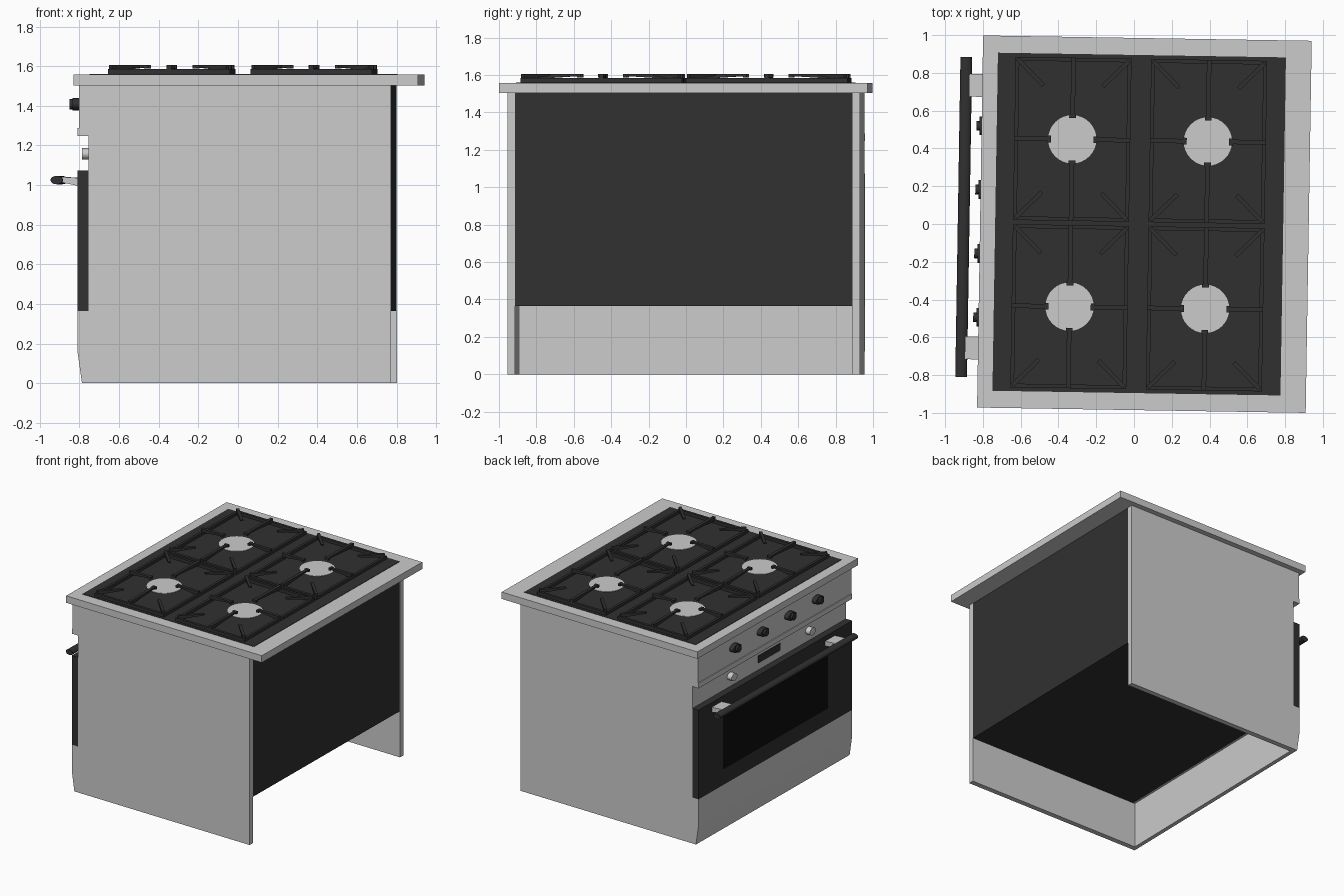
import bpy, bmesh, math
from mathutils import Matrix, Vector

if "Cube" in bpy.data.objects:
    bpy.data.objects.remove(bpy.data.objects["Cube"])

TURN = math.radians(-0.93)   # the whole range stands slightly turned


def material(name, v):
    m = bpy.data.materials.new(name)
    m.diffuse_color = (v, v, v, 1)
    m.use_nodes = True
    m.node_tree.nodes["Principled BSDF"].inputs["Base Color"].default_value = m.diffuse_color
    return m


DARK = material("dark_enamel", 0.03)
GLASS = material("black_glass", 0.004)


def finish(name, bm, mat=None, smooth=False):
    bmesh.ops.recalc_face_normals(bm, faces=bm.faces)
    me = bpy.data.meshes.new(name)
    bm.to_mesh(me)
    bm.free()
    ob = bpy.data.objects.new(name, me)
    bpy.context.collection.objects.link(ob)
    ob.rotation_euler.z = TURN
    if mat:
        me.materials.append(mat)
    if smooth:
        bpy.ops.object.select_all(action='DESELECT')
        ob.select_set(True)
        bpy.context.view_layer.objects.active = ob
        bpy.ops.object.shade_smooth_by_angle(angle=math.radians(35))
    return ob


def add_box(bm, x0, x1, y0, y1, z0, z1):
    m = Matrix.Translation(((x0 + x1) / 2, (y0 + y1) / 2, (z0 + z1) / 2))
    bmesh.ops.create_cube(bm, size=1, matrix=m @ Matrix.Diagonal((x1 - x0, y1 - y0, z1 - z0, 1)))


def box(name, *dims, mat=None):
    bm = bmesh.new()
    add_box(bm, *dims)
    return finish(name, bm, mat)


def add_prism(bm, pts, vec):
    # extrude a closed polygon along a vector
    f = bm.faces.new([bm.verts.new(p) for p in pts])
    r = bmesh.ops.extrude_face_region(bm, geom=[f])
    bmesh.ops.translate(bm, vec=vec, verts=[v for v in r['geom'] if isinstance(v, bmesh.types.BMVert)])


def add_disc(bm, axis, center, ra, rb, depth, r2=1.0, seg=24):
    # elliptical cylinder along x, y or z
    rot = {'x': Matrix.Rotation(-math.pi / 2, 4, 'Y'),
           'y': Matrix.Rotation(math.pi / 2, 4, 'X'), 'z': Matrix()}[axis]
    m = Matrix.Translation(center) @ rot @ Matrix.Diagonal((ra, rb, 1, 1))
    bmesh.ops.create_cone(bm, cap_ends=True, segments=seg, radius1=1, radius2=r2, depth=depth, matrix=m)


W = 0.943      # half width of the body
XF = -0.74     # body front plane
XD = -0.795    # door front plane

# Body: side panels, dark oven shell, front panel
for side, s in (("left", 1), ("right", -1)):
    y0, y1 = sorted((s * 0.902, s * W))
    box(side + "_side_panel", XF, 0.787, y0, y1, 0, 1.503)
box("oven_shell", -0.725, 0.783, -0.902, 0.902, 0.365, 1.503, mat=DARK)
box("front_panel", XF, -0.725, -0.902, 0.902, 0.365, 1.503)

# Kick panel with tapered foot, door, control panel and ledge
bm = bmesh.new()
prof = [(XF, 0), (-0.772, 0), (XD, 0.16), (XD, 0.365), (XF, 0.365)]
add_prism(bm, [(x, -W, z) for x, z in prof], Vector((0, 2 * W, 0)))
finish("kick_panel", bm)
box("oven_door", XD, XF, -W, W, 0.365, 1.073, mat=DARK)
box("door_window", XD - 0.002, XD + 0.01, -0.645, 0.645, 0.49, 0.93, mat=GLASS)
box("control_panel", -0.788, XF, -W, W, 1.285, 1.503)
box("control_ledge", XD, XF, -W, W, 1.247, 1.287)

# Clock display and side dials
box("clock_display", XF - 0.004, XF + 0.01, -0.135, 0.135, 1.128, 1.186, mat=DARK)
for i, y in enumerate((-0.48, 0.48)):
    bm = bmesh.new()
    add_disc(bm, 'x', (-0.757, y, 1.157), 0.029, 0.036, 0.045)
    finish(f"oven_dial_{i + 1}", bm, smooth=True)

# Burner knobs: base with a narrower grip
for i in range(4):
    y = -0.507 + i * 0.338
    bm = bmesh.new()
    add_disc(bm, 'x', (-0.806, y, 1.408), 0.031, 0.05, 0.04)
    add_disc(bm, 'x', (-0.832, y, 1.408), 0.026, 0.026, 0.022)
    finish(f"burner_knob_{i + 1}", bm, DARK, smooth=True)

# Door handle and brackets
bm = bmesh.new()
add_disc(bm, 'y', (-0.902, 0.022, 1.025), 0.031, 0.021, 1.695)
finish("door_handle", bm, DARK, smooth=True)
for i, y in enumerate((-0.67, 0.72)):
    bm = bmesh.new()
    prof = [(-0.90, 1.018), (-0.90, 1.042), (XD, 1.036), (XD, 0.996)]
    add_prism(bm, [(x, y - 0.06, z) for x, z in prof], Vector((0, 0.12, 0)))
    finish(f"handle_bracket_{i + 1}", bm)

# Worktop and dark hob plate
box("worktop", -0.815, 0.925, -0.985, 0.985, 1.503, 1.558)
box("hob_plate", -0.735, 0.79, -0.895, 0.895, 1.55, 1.561, mat=DARK)


def add_arm(bm, start, end, width, z_outer):
    # tapered arm: flat top, underside rising towards the inner tip
    a, b = Vector(start), Vector(end)
    n = Vector((-(b - a).y, (b - a).x)).normalized() * width
    a0, b0 = a - n / 2, b - n / 2
    pts = [(a0.x, a0.y, z_outer), (b0.x, b0.y, 1.595), (b0.x, b0.y, 1.605), (a0.x, a0.y, 1.605)]
    add_prism(bm, pts, Vector((n.x, n.y, 0)))


# Burners and pan grates
HX, HY, FW = 0.307, 0.432, 0.02
n = 0
for cx in (-0.334, 0.384):
    for cy in (-0.443, 0.443):
        n += 1
        bm = bmesh.new()
        add_disc(bm, 'z', (cx, cy, 1.56), 0.128, 0.128, 0.008, seg=32)
        finish(f"burner_{n}", bm, smooth=True)
        bm = bmesh.new()
        for s in (-1, 1):
            # frame bars
            ex, ey = cx + s * (HX - FW / 2), cy + s * (HY - FW / 2)
            add_box(bm, ex - FW / 2, ex + FW / 2, cy - HY, cy + HY, 1.56, 1.585)
            add_box(bm, cx - HX, cx + HX, ey - FW / 2, ey + FW / 2, 1.56, 1.585)
            # straight arms with wider tips
            add_arm(bm, (cx + s * HX, cy), (cx + s * 0.115, cy), 0.024, 1.575)
            add_arm(bm, (cx, cy + s * HY), (cx, cy + s * 0.115), 0.024, 1.575)
            tx, ty = cx + s * 0.122, cy + s * 0.122
            add_box(bm, tx - 0.01, tx + 0.01, cy - 0.018, cy + 0.018, 1.588, 1.606)
            add_box(bm, cx - 0.018, cx + 0.018, ty - 0.01, ty + 0.01, 1.588, 1.606)
            # corner arms
            for t in (-1, 1):
                add_arm(bm, (cx + s * (HX - 0.012), cy + t * (HY - 0.012)),
                        (cx + s * (HX - 0.15), cy + t * (HY - 0.15)), 0.022, 1.575)
        finish(f"pan_grate_{n}", bm, DARK)
